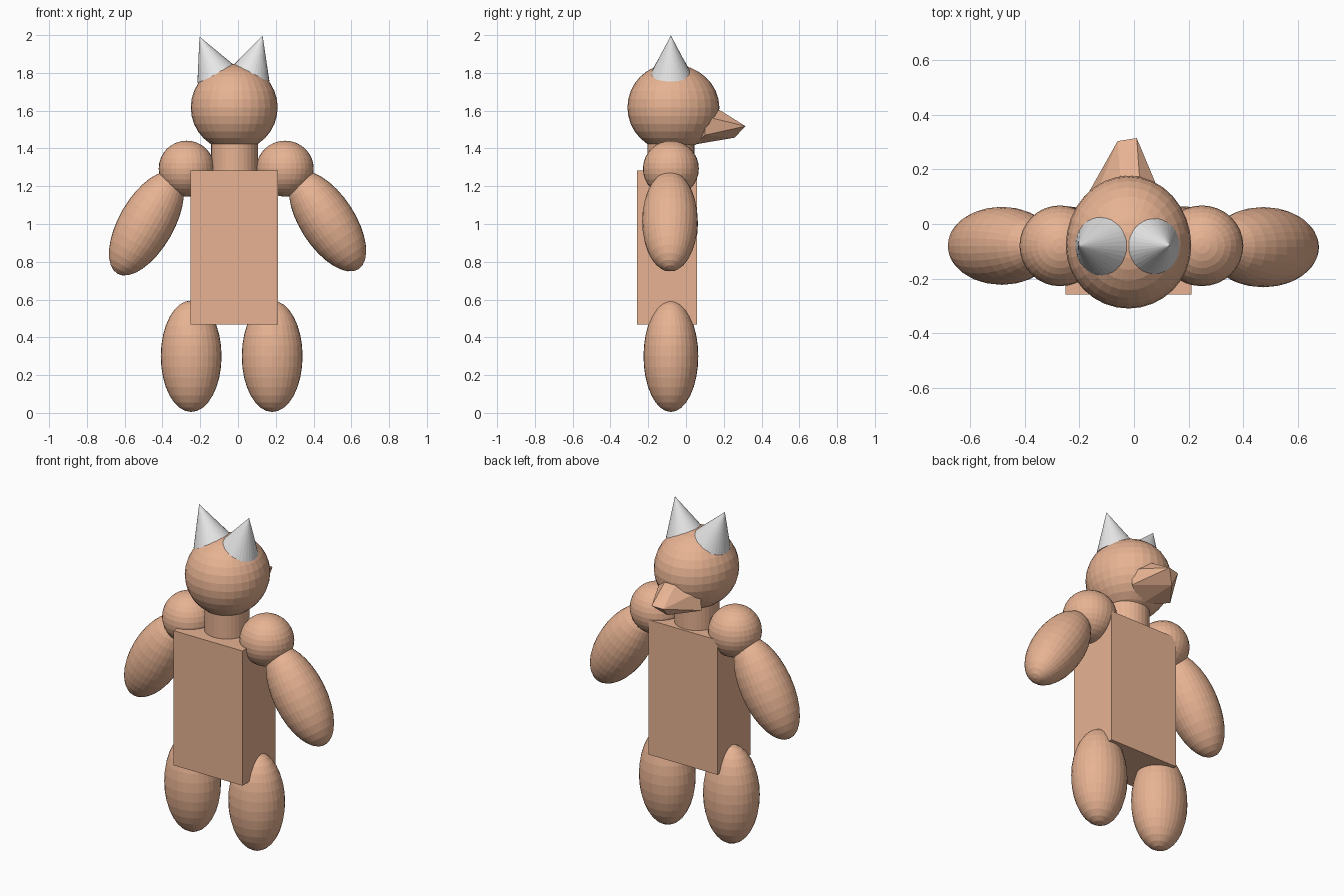
import bpy, bmesh, math
from mathutils import Matrix, Vector

if "Cube" in bpy.data.objects:
    bpy.data.objects.remove(bpy.data.objects["Cube"])


def material(name, rgb):
    m = bpy.data.materials.new(name)
    m.diffuse_color = (*rgb, 1.0)
    m.use_nodes = True
    m.node_tree.nodes["Principled BSDF"].inputs["Base Color"].default_value = m.diffuse_color
    return m


TAN = material("warm_tan", (0.80, 0.45, 0.29))
WHITE = material("pale_grey", (0.80, 0.80, 0.80))


def finish(name, bm, mat):
    bmesh.ops.recalc_face_normals(bm, faces=bm.faces[:])
    me = bpy.data.meshes.new(name)
    bm.to_mesh(me)
    bm.free()
    me.materials.append(mat)
    ob = bpy.data.objects.new(name, me)
    bpy.context.collection.objects.link(ob)
    return ob


def placed(loc, size=(1, 1, 1), tilt=0.0):
    """Scale, lean about the depth axis (degrees), then move."""
    return (Matrix.Translation(loc) @ Matrix.Rotation(math.radians(tilt), 4, 'Y')
            @ Matrix.Diagonal((*size, 1)))


def ellipsoid(name, loc, radii, tilt=0.0, front=1.0):
    bm = bmesh.new()
    bmesh.ops.create_uvsphere(bm, u_segments=32, v_segments=16, radius=1)
    for v in bm.verts:
        if v.co.y > 0:
            v.co.y *= front
    bm.transform(placed(loc, radii, tilt))
    return finish(name, bm, TAN)


def cone(name, loc, r1, r2, depth, mat, tilt=0.0):
    bm = bmesh.new()
    bmesh.ops.create_cone(bm, cap_ends=True, segments=32,
                          radius1=r1, radius2=r2, depth=depth)
    bm.transform(placed(loc, tilt=tilt))
    return finish(name, bm, mat)


Y = -0.08  # shared depth of the limbs, neck and head

# Torso block
bm = bmesh.new()
bmesh.ops.create_cube(bm, size=1)
bm.transform(placed((-0.02, -0.10, 0.875), (0.462, 0.318, 0.815)))
finish("torso", bm, TAN)

# Legs, shoulders and arms
ellipsoid("left_leg", (-0.248, Y, 0.30), (0.161, 0.145, 0.295))
ellipsoid("right_leg", (0.181, Y, 0.30), (0.161, 0.145, 0.295))
ellipsoid("left_shoulder", (-0.272, Y, 1.293), (0.148, 0.148, 0.148))
ellipsoid("right_shoulder", (0.249, Y, 1.293), (0.152, 0.148, 0.148))
ellipsoid("left_arm", (-0.485, Y, 1.003), (0.145, 0.143, 0.307), 30)
ellipsoid("right_arm", (0.474, Y - 0.005, 1.014), (0.145, 0.147, 0.302), -33)

# Neck and head (the face side bulges a little)
cone("neck", (-0.018, Y, 1.35), 0.124, 0.124, 0.24, TAN)
ellipsoid("head", (-0.02, Y, 1.617), (0.23, 0.23, 0.23), front=1.117)

# Faceted snout: tip, bridge, cheeks and chin
bm = bmesh.new()
for p in [(-0.06, 0.304, 1.512), (0.01, 0.315, 1.518), (-0.055, 0.257, 1.457),
          (-0.05, 0.175, 1.605), (0.02, 0.175, 1.605),
          (-0.175, 0.10, 1.457), (-0.15, 0.08, 1.56),
          (0.10, 0.10, 1.47), (0.10, 0.10, 1.57), (-0.02, 0.04, 1.42)]:
    bm.verts.new(p)
bmesh.ops.convex_hull(bm, input=bm.verts[:])
finish("snout", bm, TAN)

# Ears: leaning cones placed by their points
for name, tip, tilt in [("left_ear", (-0.204, Y, 1.992), -24),
                        ("right_ear", (0.130, Y, 1.998), 18)]:
    axis = Matrix.Rotation(math.radians(tilt), 3, 'Y') @ Vector((0, 0, 1))
    cone(name, Vector(tip) - axis * 0.11, 0.11, 0, 0.22, WHITE, tilt)
